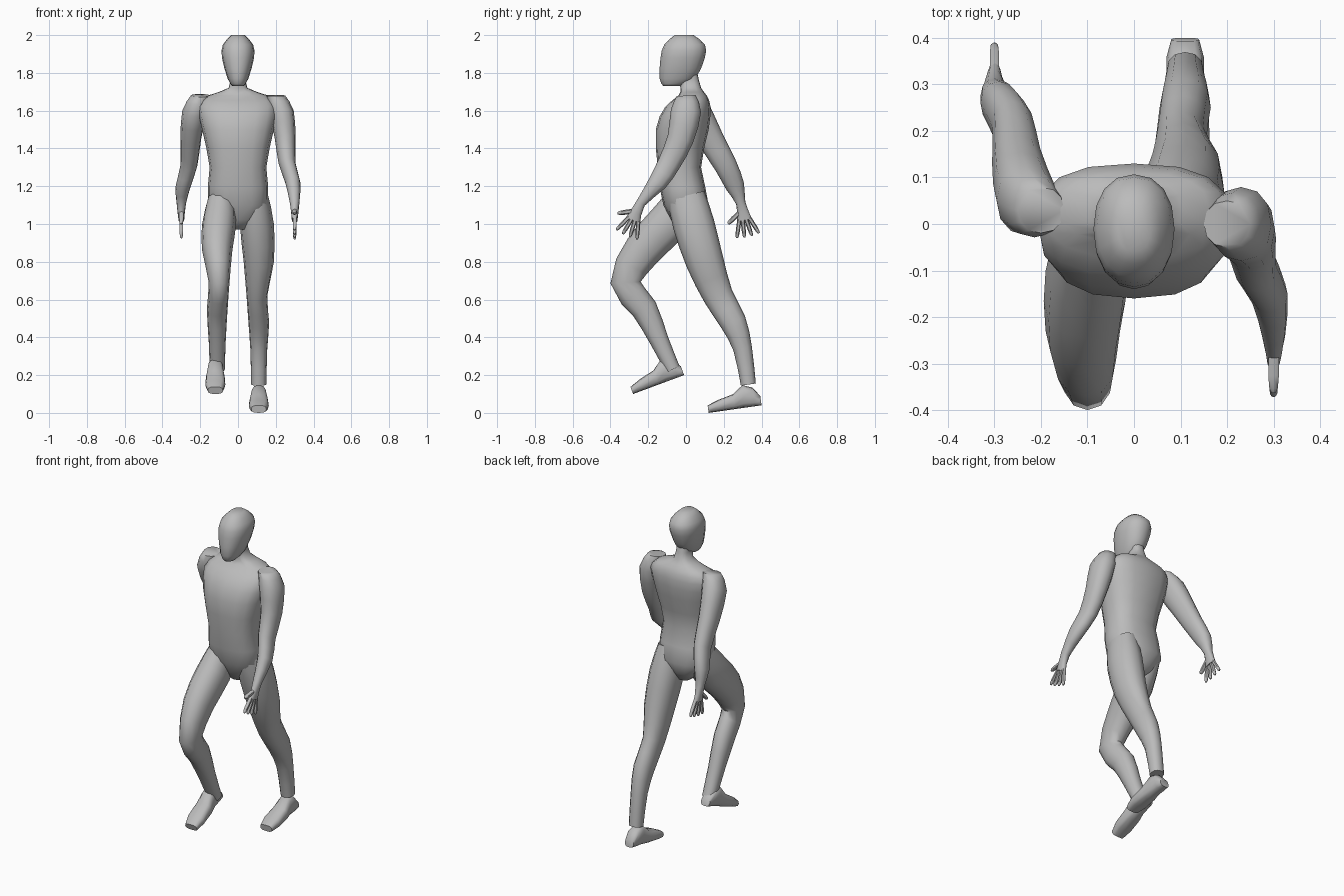
import bpy
import bmesh
import math
from mathutils import Vector

cube = bpy.data.objects.get("Cube")
if cube:
    bpy.data.objects.remove(cube, do_unlink=True)

grey = bpy.data.materials.new("plain_grey")
grey.use_nodes = True
colour = (0.5, 0.5, 0.5, 1)
grey.diffuse_color = colour
grey.node_tree.nodes["Principled BSDF"].inputs["Base Color"].default_value = colour


def refine(rows):
    """Insert a smoothly curved row between each neighbouring pair."""
    rows = [Vector(row) for row in rows]
    result = [rows[0]]
    for i in range(len(rows) - 1):
        before = rows[max(i - 1, 0)]
        after = rows[min(i + 2, len(rows) - 1)]
        middle = (rows[i] + rows[i + 1]) / 2
        outer = (before + after) / 2
        result += [middle + (middle - outer) / 8, rows[i + 1]]
    return result


def front_of(direction):
    """Unit vector square to a direction in the side plane, facing forward."""
    return Vector((0, direction.z, -direction.y)).normalized()


def loft(name, sections, sides=12, power=0.9):
    """Skin closed rings, each given by centre, depth vector and half width."""
    bm = bmesh.new()
    loops = []
    for centre, depth, half_width in sections:
        loop = []
        for i in range(sides):
            angle = math.tau * i / sides
            c, s = (math.copysign(abs(v) ** power, v)
                    for v in (math.cos(angle), math.sin(angle)))
            loop.append(bm.verts.new(centre + depth * c + Vector((half_width * s, 0, 0))))
        loops.append(loop)
    for lower, upper in zip(loops, loops[1:]):
        for i in range(sides):
            j = (i + 1) % sides
            bm.faces.new((lower[i], lower[j], upper[j], upper[i]))
    bm.faces.new(loops[0])
    bm.faces.new(loops[-1])
    bmesh.ops.recalc_face_normals(bm, faces=bm.faces)
    mesh = bpy.data.meshes.new(name)
    bm.to_mesh(mesh)
    bm.free()
    mesh.materials.append(grey)
    obj = bpy.data.objects.new(name, mesh)
    bpy.context.collection.objects.link(obj)
    bpy.ops.object.select_all(action="DESELECT")
    obj.select_set(True)
    bpy.context.view_layer.objects.active = obj
    bpy.ops.object.shade_smooth_by_angle(angle=math.radians(60))


def upright(name, rows, power):
    """Symmetrical level sections: height, front, back, half width."""
    sections = []
    for height, front, back, half_width in refine(rows):
        centre = Vector((0, (front + back) / 2, height))
        sections.append((centre, Vector((0, (front - back) / 2, 0)), half_width))
    loft(name, sections, sides=16, power=power)


def limb(name, sign, profile, pose):
    """Shared profile (x, half width, half depth) strung along a posed path (y, z)."""
    shape = refine(profile)
    path = [Vector((sign * s.x, p.x, p.y)) for s, p in zip(shape, refine(pose))]
    sections = []
    for i, (s, point) in enumerate(zip(shape, path)):
        along = path[min(i + 1, len(path) - 1)] - path[max(i - 1, 0)]
        sections.append((point, front_of(along) * s.z, s.y))
    loft(name, sections)
    return path


def digit(name, start, end, radius):
    """Tapered finger between two points."""
    across = front_of(end - start)
    loft(name, [(start.lerp(end, t), across * radius * scale, radius * scale)
                for t, scale in ((0, 1), (0.6, 1), (0.9, 0.8), (1, 0.4))], sides=6)


def hand(side, wrist, knuckles):
    """Four fingers fanned beyond the palm, with the thumb pointing forward."""
    along = knuckles - wrist
    along.x = 0
    along.normalize()
    ahead = front_of(along)
    for i, finger in enumerate(("little", "ring", "middle", "index")):
        spread = i * 2 / 3 - 1
        angle = math.radians(20) * spread
        start = knuckles + ahead * spread * 0.026 - along * 0.01
        reach = along * math.cos(angle) + ahead * math.sin(angle)
        digit(f"{side}_{finger}_finger", start, start + reach * 0.1, 0.011)
    digit(f"{side}_thumb", knuckles - along * 0.05 + ahead * 0.01,
          knuckles + ahead * 0.09, 0.013)


def foot(name, x, heel, toe):
    """Flat-soled foot: position along the sole, height, half width."""
    heel, toe = Vector((x, *heel)), Vector((x, *toe))
    up = front_of(toe - heel)
    rows = ((0, 0.05, 0.03), (0.12, 0.1, 0.04), (0.3, 0.12, 0.04),
            (0.5, 0.08, 0.05), (0.8, 0.06, 0.053), (1, 0.04, 0.04))
    loft(name, [(heel.lerp(toe, t) + up * height / 2, up * height / 2, half_width)
                for t, height, half_width in rows], power=0.7)


# Torso with neck, and head
upright("torso", [
    (0.97, -0.04, 0.05, 0.04),
    (1.1, -0.12, 0.12, 0.16),
    (1.3, -0.15, 0.08, 0.15),
    (1.5, -0.16, 0.12, 0.19),
    (1.62, -0.11, 0.13, 0.21),
    (1.68, -0.04, 0.11, 0.16),
    (1.72, -0.03, 0.08, 0.05),
    (1.8, -0.04, 0.06, 0.04),
], power=0.8)
upright("head", [
    (1.73, -0.12, -0.03, 0.03),
    (1.77, -0.14, 0.05, 0.055),
    (1.88, -0.135, 0.1, 0.085),
    (1.95, -0.115, 0.1, 0.08),
    (2, -0.06, 0.04, 0.035),
], power=0.9)

# Legs: left trailing, right stepping forward with a bent knee
leg_profile = [(0.09, 0.07, 0.1), (0.1, 0.09, 0.11), (0.11, 0.08, 0.1), (0.1, 0.055, 0.08),
               (0.11, 0.055, 0.07), (0.11, 0.045, 0.05), (0.11, 0.04, 0.04)]
limb("left_leg", 1, leg_profile,
     [(0, 1.15), (0.04, 1), (0.1, 0.8), (0.17, 0.62), (0.25, 0.48), (0.3, 0.34), (0.33, 0.15)])
limb("right_leg", -1, leg_profile,
     [(0, 1.13), (-0.1, 1), (-0.23, 0.86), (-0.32, 0.69), (-0.22, 0.55), (-0.14, 0.38),
      (-0.07, 0.23)])
foot("left_foot", 0.11, (0.4, 0.04), (0.12, 0))
foot("right_foot", -0.12, (-0.01, 0.2), (-0.28, 0.1))

# Arms: left swung forward, right swung back
arm_profile = [(0.2, 0.05, 0.05), (0.23, 0.065, 0.08), (0.25, 0.055, 0.07), (0.26, 0.045, 0.06),
               (0.29, 0.04, 0.05), (0.3, 0.025, 0.025), (0.3, 0.015, 0.04)]
arm_poses = {
    "left": [(0, 1.68), (0, 1.6), (-0.03, 1.45), (-0.09, 1.32), (-0.15, 1.22), (-0.24, 1.11),
             (-0.28, 1.02)],
    "right": [(0.03, 1.68), (0.05, 1.6), (0.13, 1.45), (0.21, 1.31), (0.26, 1.2), (0.29, 1.11),
              (0.31, 1.02)],
}
for side, pose in arm_poses.items():
    joints = limb(f"{side}_arm", 1 if side == "left" else -1, arm_profile, pose)
    hand(side, joints[-3], joints[-1])
